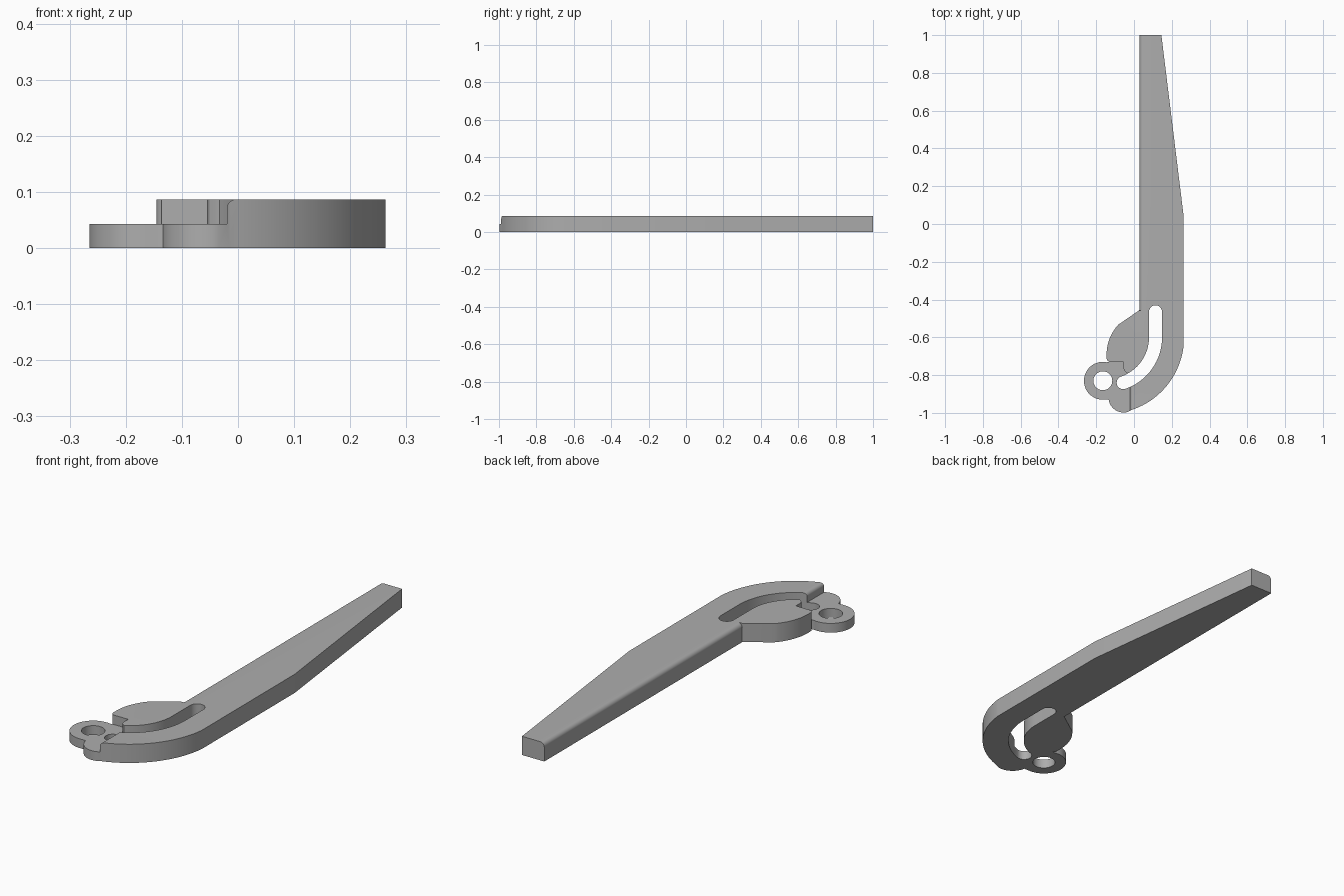
import bpy
import bmesh
from math import cos, sin, radians
from mathutils import Vector

if "Cube" in bpy.data.objects:
    bpy.data.objects.remove(bpy.data.objects["Cube"])

HEIGHT, STEP = 0.087, 0.043
BEND = (-0.14, -0.6)          # shared centre of the curved slot and outer edge
RING = (-0.165, -0.83)

grey = bpy.data.materials.new("plain grey")
grey.use_nodes = True
colour = (0.42, 0.42, 0.42, 1)
grey.diffuse_color = colour
grey.node_tree.nodes["Principled BSDF"].inputs["Base Color"].default_value = colour


def arc(centre, r, start, end, n=16):
    steps = [radians(start + (end - start) * i / n) for i in range(n + 1)]
    return [(centre[0] + r * cos(a), centre[1] + r * sin(a)) for a in steps]


def prism(name, profile, low, high, along_y=False):
    """Extrude a closed profile along z, or an x-z profile along y."""
    bm = bmesh.new()
    place = (lambda u, v: (u, low, v)) if along_y else (lambda u, v: (u, v, low))
    face = bm.faces.new([bm.verts.new(place(u, v)) for u, v in profile])
    shift = Vector((0, high - low, 0)) if along_y else Vector((0, 0, high - low))
    out = bmesh.ops.extrude_face_region(bm, geom=[face])
    bmesh.ops.translate(bm, vec=shift,
                        verts=[v for v in out["geom"] if isinstance(v, bmesh.types.BMVert)])
    bmesh.ops.recalc_face_normals(bm, faces=bm.faces)
    mesh = bpy.data.meshes.new(name)
    bm.to_mesh(mesh)
    bm.free()
    mesh.materials.append(grey)
    obj = bpy.data.objects.new(name, mesh)
    bpy.context.collection.objects.link(obj)
    return obj


def cut(target, cutter):
    bpy.context.view_layer.objects.active = target
    mod = target.modifiers.new("cut", "BOOLEAN")
    mod.operation, mod.solver, mod.object = "DIFFERENCE", "EXACT", cutter
    bpy.ops.object.modifier_apply(modifier=mod.name)
    bpy.data.objects.remove(cutter)


def rounding(name, x, r, y0, y1):
    """Cutter that rounds a top edge facing -x."""
    curve = arc((x + r, HEIGHT - r), r, 180, 90, 8)
    outer = [(x + r, HEIGHT + 0.02), (x - 0.005, HEIGHT + 0.02), (x - 0.005, HEIGHT - r)]
    return prism(name, curve + outer, y0, y1, along_y=True)


# Whole plan outline: tapered handle, curved foot, lug, ring and inner cheek
outline = [(0.03, 1), (0.145, 1), (0.263, 0.04)]
outline += arc(BEND, 0.405, -6, -72, 28)
outline += arc((-0.055, -0.918), 0.08, -75, -171, 14)
outline += [(-0.145, -0.93)]
outline += arc(RING, 0.1, -90, -282, 36)
outline += arc((-0.125, -0.71), 0.02, -110, -180, 5)
outline += arc((0.085, -0.69), 0.23, 180, 137, 12)
outline += [(0.03, -0.455)]
lever = prism("lever_arm", outline, 0, HEIGHT)

# Lowered ring and lug with a rounded step beside them
cut(lever, prism("step_cutter", [
    (-0.4, -0.73), (-0.055, -0.73), (-0.055, -0.765), (-0.051, -0.777),
    (-0.04, -0.787), (-0.02, -0.8), (-0.02, -1.1), (-0.4, -1.1)], STEP, 0.2))
cut(lever, rounding("step_rounding", -0.02, 0.017, -1.1, -0.83))

# Rounded long edge of the handle
cut(lever, rounding("handle_rounding", 0.03, 0.02, -0.457, 1.1))

# Curved slot and ring hole through the full thickness
half, mid, tail = 0.0345, 0.254, -71
end = arc(BEND, mid, tail, tail, 1)[0]
slot = arc((BEND[0] + mid, -0.465), half, 0, 180)
slot += arc(BEND, mid - half, 0, tail, 24)
slot += arc(end, half, tail + 180, tail + 360)[1:-1]
slot += arc(BEND, mid + half, tail, 0, 24)
cut(lever, prism("slot_cutter", slot, -0.1, 0.2))
cut(lever, prism("hole_cutter", arc(RING, 0.05, 0, 352.5, 47), -0.1, 0.2))

bpy.ops.object.select_all(action="DESELECT")
lever.select_set(True)
bpy.context.view_layer.objects.active = lever
bpy.ops.object.shade_smooth_by_angle(angle=radians(25))
